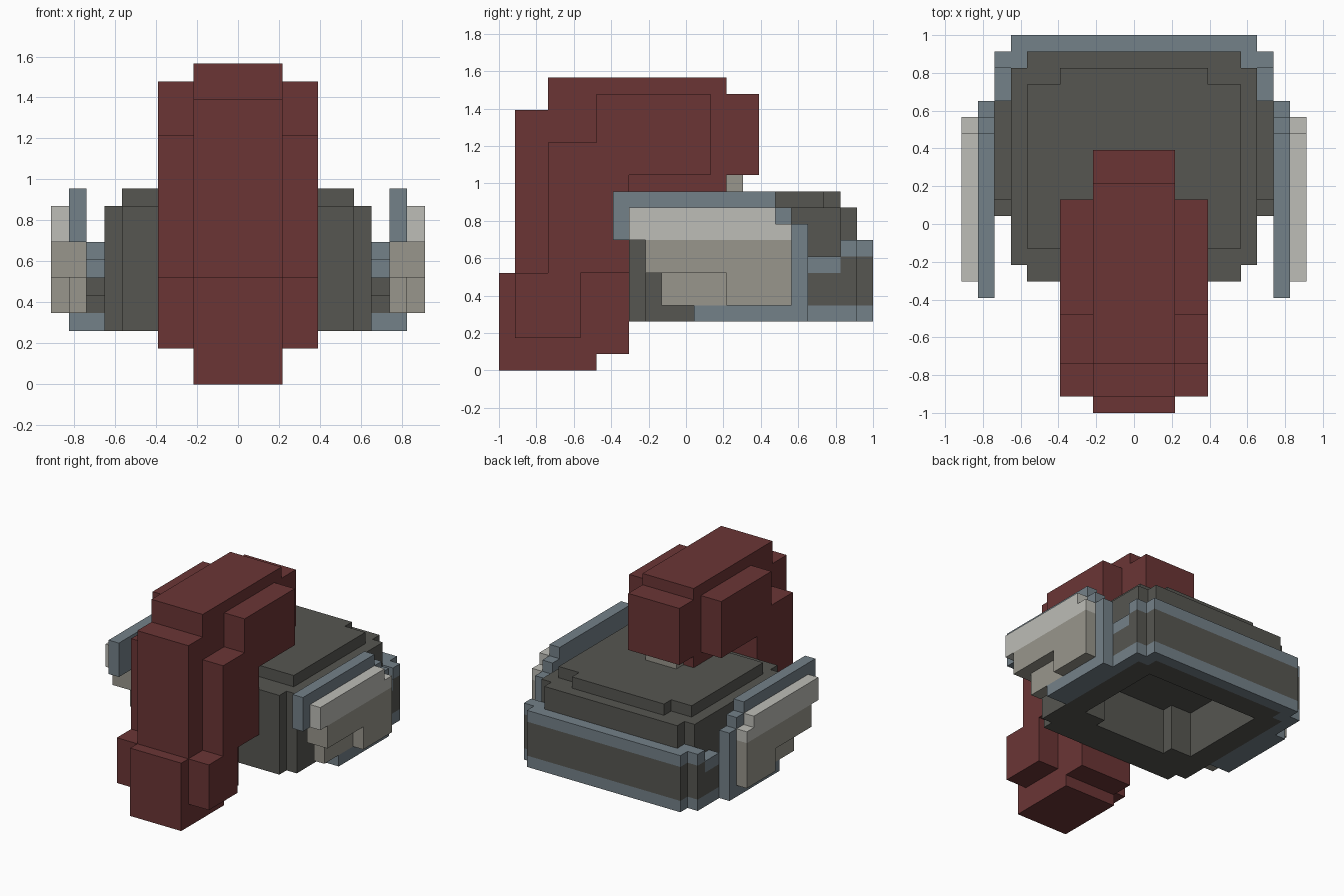
import bpy, bmesh

if "Cube" in bpy.data.objects:
    bpy.data.objects.remove(bpy.data.objects["Cube"])

U = 2 / 23  # edge length of one block


def material(name, rgb):
    lin = [((c / 255 + 0.055) / 1.055) ** 2.4 for c in rgb]
    m = bpy.data.materials.new(name)
    m.diffuse_color = (*lin, 1)
    m.use_nodes = True
    m.node_tree.nodes["Principled BSDF"].inputs["Base Color"].default_value = m.diffuse_color
    return m


RED = material("dark red", (107, 53, 53))
GREY = material("charcoal grey", (86, 86, 81))
BLUE = material("steel blue", (116, 129, 137))
BEIGE = material("warm grey", (152, 150, 140))
PALE = material("pale grey", (189, 189, 183))


def prism(name, mat, axis, outline, lo, hi):
    """Extrude an outline: axis 'x' takes (y, z) points, axis 'z' takes (x, y)."""
    bm = bmesh.new()

    def place(p, d):
        x, y, z = (d, *p) if axis == 'x' else (*p, d)
        return bm.verts.new((x * U, y * U - 1, z * U))

    base = [place(p, lo) for p in outline]
    top = [place(p, hi) for p in outline]
    bm.faces.new(base)
    bm.faces.new(top)
    n = len(outline)
    for i in range(n):
        j = (i + 1) % n
        bm.faces.new((base[i], base[j], top[j], top[i]))
    bmesh.ops.recalc_face_normals(bm, faces=bm.faces)
    me = bpy.data.meshes.new(name)
    bm.to_mesh(me)
    bm.free()
    me.materials.append(mat)
    ob = bpy.data.objects.new(name, me)
    bpy.context.collection.objects.link(ob)
    return ob


def sym(half):
    """Close a right-hand outline with its mirror image."""
    return half + [(-x, y) for x, y in reversed(half)]


def rect(a0, b0, a1, b1):
    return [(a0, b0), (a1, b0), (a1, b1), (a0, b1)]


def both_sides(name, mat, outline, lo, hi):
    prism("right_" + name, mat, 'x', outline, lo, hi)
    prism("left_" + name, mat, 'x', outline, -hi, -lo)


# Hooked red column: narrow core and wider cheeks
prism("column_core", RED, 'x',
      [(0, 0), (6, 0), (6, 1), (8, 1), (8, 11), (14, 11), (14, 12), (16, 12),
       (16, 17), (14, 17), (14, 18), (3, 18), (3, 16), (1, 16), (1, 6), (0, 6)],
      -2.5, 2.5)
both_sides("column_cheek", RED,
           [(1, 2), (5, 2), (5, 6), (8, 6), (8, 12), (13, 12), (13, 17),
            (6, 17), (6, 14), (3, 14), (3, 6), (1, 6)], 2.5, 4.5)
prism("neck_peg", BEIGE, 'z', rect(-1.5, 13, 1.5, 15), 11, 12)

# Grey body, hollow underneath
body = prism("body", GREY, 'z',
             sym([(6.5, 8), (6.5, 9), (7.5, 9), (7.5, 21), (6.5, 21), (6.5, 22)]), 3, 10)
prism("top_plate", GREY, 'z',
      sym([(6.5, 10), (6.5, 20), (4.5, 20), (4.5, 21)]), 10, 11)
cutter = prism("hollow_cutter", GREY, 'z',
               sym([(3.5, 11), (3.5, 12), (5.5, 12), (5.5, 20)]), 2, 7)
cutter.hide_render = True
cutter.hide_set(True)
cut = body.modifiers.new("hollow", 'BOOLEAN')
cut.object = cutter
cut.solver = 'EXACT'

# Wrap-around back wall with blue bands
WALL = sym([(6.5, 22), (6.5, 21), (8.5, 21), (8.5, 22), (7.5, 22), (7.5, 23)])
for name, mat, z0, z1 in (("back_lower_band", BLUE, 3, 4),
                          ("back_wall", GREY, 4, 7),
                          ("back_upper_band", BLUE, 7, 8)):
    prism(name, mat, 'z', WALL, z0, z1)

# Side ledges
both_sides("lower_rail", BLUE, rect(12, 3, 21, 4), 7.5, 8.5)
both_sides("side_ledge", GREY,
           [(12, 4), (21, 4), (21, 6), (13, 6), (13, 5), (12, 5)], 7.5, 8.5)
both_sides("upper_rail", BLUE, rect(19, 6, 21, 7), 7.5, 8.5)

# Side shields: blue frame, warm grey filling, pale upper bar
both_sides("shield_frame", BLUE,
           [(7, 8), (18, 8), (18, 4), (12, 4), (12, 3), (19, 3), (19, 9),
            (18, 9), (18, 10), (17, 10), (17, 11), (7, 11)], 8.5, 9.5)
both_sides("shield_inner", BEIGE,
           [(9, 6), (10, 6), (10, 4), (18, 4), (18, 8), (9, 8)], 8.5, 9.5)
both_sides("shield_outer", BEIGE,
           [(9, 6), (14, 6), (14, 4), (18, 4), (18, 8), (9, 8)], 9.5, 10.5)
both_sides("shield_bar", PALE,
           [(8, 8), (18, 8), (18, 9), (17, 9), (17, 10), (8, 10)], 9.5, 10.5)
